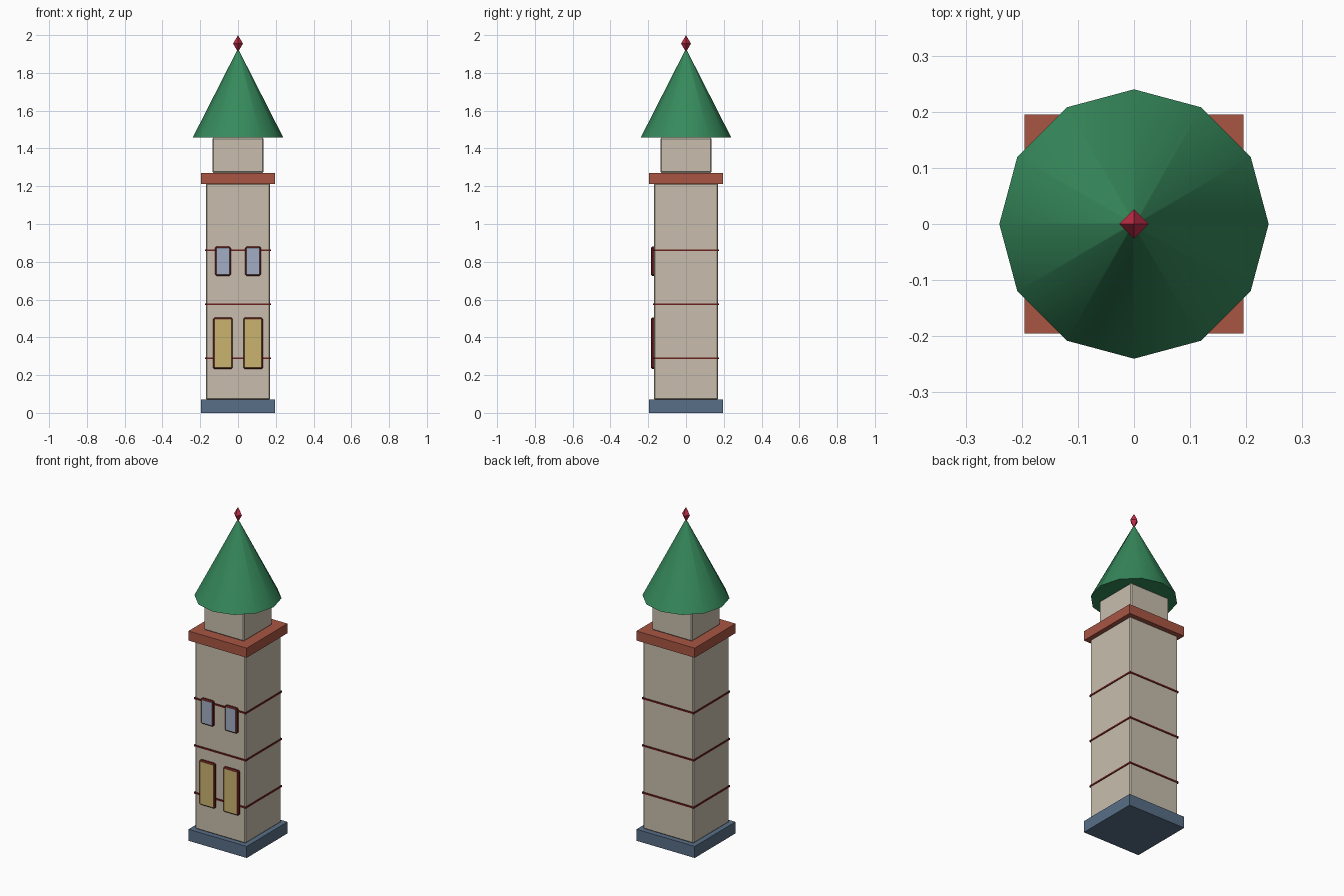
import bpy, bmesh, math
from mathutils import Matrix

if "Cube" in bpy.data.objects:
    bpy.data.objects.remove(bpy.data.objects["Cube"])


def material(name, rgb):
    lin = [(c / 255 / 12.92) if c < 10 else ((c / 255 + 0.055) / 1.055) ** 2.4 for c in rgb]
    m = bpy.data.materials.new(name)
    m.diffuse_color = (*lin, 1)
    m.use_nodes = True
    m.node_tree.nodes["Principled BSDF"].inputs["Base Color"].default_value = m.diffuse_color
    return m


STONE = material("beige stone", (200, 190, 173))
SLATE = material("slate blue", (88, 110, 134))
BRICK = material("brick red", (168, 86, 68))
TRIM = material("dark red trim", (104, 30, 28))
GREEN = material("roof green", (54, 138, 92))
GOLD = material("door gold", (203, 180, 112))
GLASS = material("window blue", (162, 174, 196))
RUBY = material("finial crimson", (190, 44, 70))


def finish(name, bm, mats):
    me = bpy.data.meshes.new(name)
    bm.normal_update()
    bm.to_mesh(me)
    bm.free()
    ob = bpy.data.objects.new(name, me)
    bpy.context.collection.objects.link(ob)
    for m in mats:
        me.materials.append(m)
    return ob


def box(name, x, y, z, mats, bevel=0.0):
    """Box from (min, max) ranges; a second material goes on the front face."""
    bm = bmesh.new()
    size = [r[1] - r[0] for r in (x, y, z)]
    mid = [(r[0] + r[1]) / 2 for r in (x, y, z)]
    bmesh.ops.create_cube(bm, size=1, matrix=Matrix.Translation(mid) @ Matrix.Diagonal((*size, 1)))
    if bevel:
        bmesh.ops.bevel(bm, geom=bm.edges[:], offset=bevel, segments=1, affect='EDGES')
    bm.normal_update()
    if len(mats) > 1:
        for f in bm.faces:
            f.material_index = int(f.normal.y < -0.95)
    return finish(name, bm, mats)


def block(name, half, z0, z1, mat, bevel=0.0):
    return box(name, (-half, half), (-half, half), (z0, z1), [mat], bevel)


# Stacked square tower
block("base_plinth", 0.195, 0, 0.07, SLATE)
block("tower_shaft", 0.17, 0.07, 1.215, STONE, 0.006)
block("cornice", 0.195, 1.213, 1.271, BRICK)
block("belfry", 0.135, 1.271, 1.457, STONE, 0.006)

# Thin bands round the shaft
for i in range(3):
    z = 0.289 + 0.286 * i
    block(f"band_{i + 1}", 0.174, z - 0.005, z + 0.005, TRIM)

# Framed panels on the front, mirrored left and right
for side, s in (("left", -1), ("right", 1)):
    for name, cx, hw, z0, z1, mat in (("lower_window", 0.08, 0.052, 0.232, 0.504, GOLD),
                                      ("upper_window", 0.08, 0.042, 0.726, 0.88, GLASS)):
        box(f"{name}_{side}", (s * cx - hw, s * cx + hw), (-0.186, -0.16), (z0, z1), [TRIM, mat], 0.007)

# Twelve-sided roof
bm = bmesh.new()
bmesh.ops.create_cone(bm, cap_ends=True, segments=12, radius1=0.24, radius2=0.006, depth=0.46,
                      matrix=Matrix.Translation((0, 0, 1.457 + 0.23)))
for f in bm.faces:
    f.smooth = abs(f.normal.z) < 0.9
for e in bm.edges:
    e.smooth = not any(abs(f.normal.z) > 0.9 for f in e.link_faces)
finish("roof", bm, [GREEN])

# Octahedral finial
bm = bmesh.new()
ring = [bm.verts.new((0.026 * math.cos(a * math.pi / 2), 0.026 * math.sin(a * math.pi / 2), 1.955))
        for a in range(4)]
top, low = bm.verts.new((0, 0, 2.0)), bm.verts.new((0, 0, 1.91))
for i in range(4):
    a, b = ring[i], ring[(i + 1) % 4]
    bm.faces.new((a, b, top))
    bm.faces.new((b, a, low))
finish("finial", bm, [RUBY])
